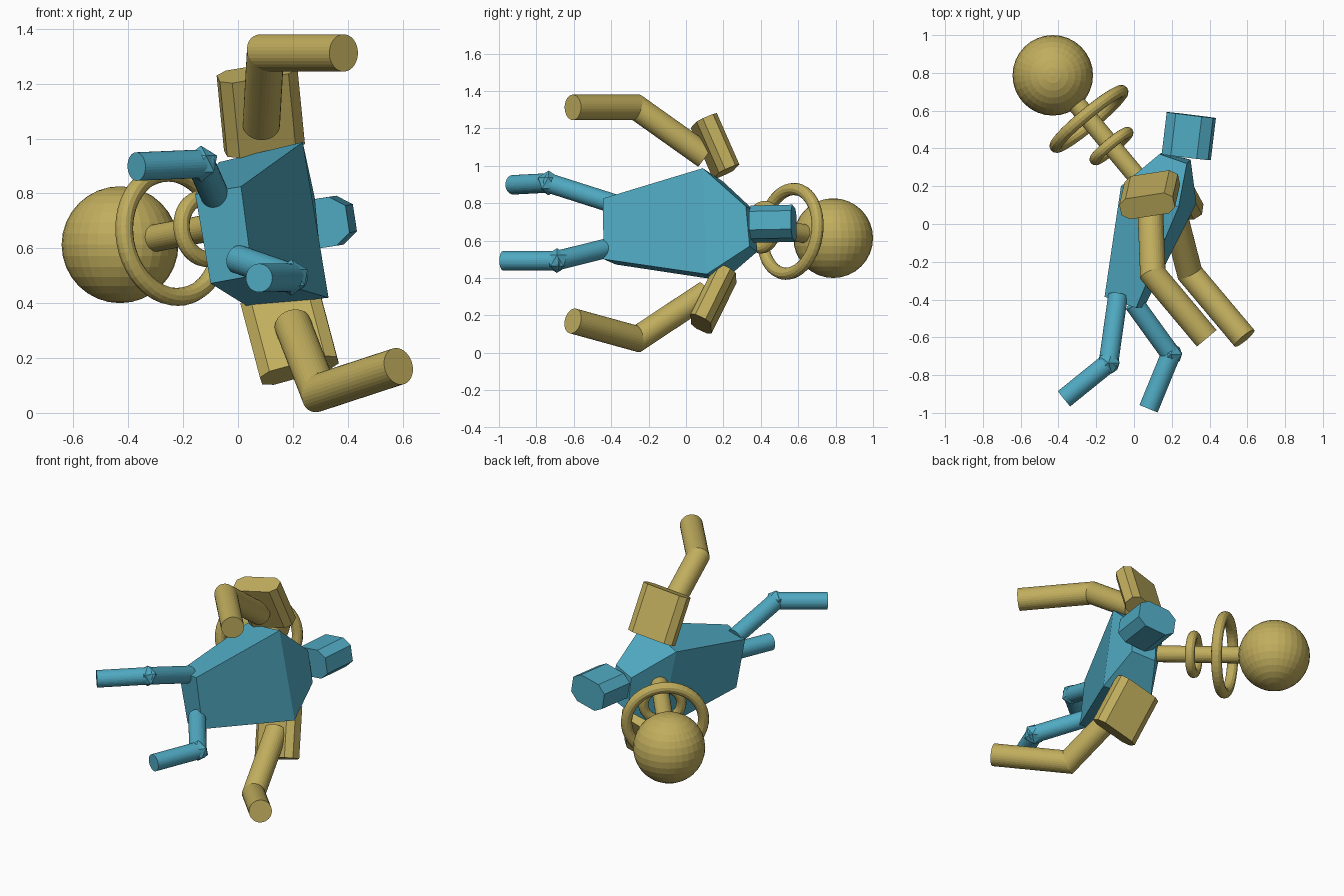
import bpy, bmesh, math
from mathutils import Vector as V

cube = bpy.data.objects.get("Cube")
if cube:
    bpy.data.objects.remove(cube, do_unlink=True)


def material(name, color):
    m = bpy.data.materials.new(name)
    m.use_nodes = True
    m.diffuse_color = color
    m.node_tree.nodes["Principled BSDF"].inputs["Base Color"].default_value = color
    return m


GOLD = material("ochre", (0.53, 0.42, 0.11, 1))
BLUE = material("sky blue", (0.08, 0.40, 0.54, 1))


def add(name, bm, mat):
    bmesh.ops.recalc_face_normals(bm, faces=bm.faces)
    me = bpy.data.meshes.new(name)
    bm.to_mesh(me)
    bm.free()
    me.materials.append(mat)
    ob = bpy.data.objects.new(name, me)
    bpy.context.collection.objects.link(ob)
    return ob


def loft(name, rings, mat):
    """Skin a list of equal-length rings and cap both ends."""
    bm = bmesh.new()
    loops = [[bm.verts.new(p) for p in ring] for ring in rings]
    n = len(loops[0])
    for a, b in zip(loops, loops[1:]):
        for i in range(n):
            j = (i + 1) % n
            bm.faces.new((a[i], a[j], b[j], b[i]))
    bm.faces.new(loops[0])
    bm.faces.new(loops[-1])
    return add(name, bm, mat)


def tube(name, points, r, mat, sides=32):
    """Round tube with mitred bends."""
    pts = [V(p) for p in points]
    dirs = [(b - a).normalized() for a, b in zip(pts, pts[1:])]
    u = dirs[0].orthogonal().normalized()
    w = dirs[0].cross(u)
    angles = [2 * math.pi * i / sides for i in range(sides)]
    rings = [[pts[0] + r * (u * math.cos(t) + w * math.sin(t)) for t in angles]]
    for k, d in enumerate(dirs):
        nxt = dirs[k + 1] if k + 1 < len(dirs) else d
        n = (d + nxt).normalized()
        rings.append([p + d * ((pts[k + 1] - p).dot(n) / d.dot(n)) for p in rings[-1]])
    return loft(name, rings, mat)


def chamfered_block(name, center, across, along, size, chamfer, mat):
    """Eight-sided prism running in the along direction."""
    c, l = V(center), V(along).normalized()
    a = V(across)
    a = (a - l * a.dot(l)).normalized()
    n = a.cross(l)
    w, h, length = (s / 2 for s in size)
    cw, ch = chamfer
    quarter = [(w, h - ch), (w - cw, h)]
    outline = quarter + [(-x, y) for x, y in quarter[::-1]]
    outline += [(-x, -y) for x, y in outline]
    return loft(name, [[c + a * x + n * y + l * s for x, y in outline]
                       for s in (-length, length)], mat)


def sweep_ring(name, center, axis, major, minor, mat):
    bpy.ops.mesh.primitive_torus_add(
        location=center, rotation=V(axis).to_track_quat('Z', 'Y').to_euler(),
        major_radius=major, minor_radius=minor, major_segments=48, minor_segments=12)
    ob = bpy.context.object
    ob.name = name
    ob.data.materials.append(mat)


# Torso: front, middle and back cross-sections
loft("torso", [
    [(-.156, -.385, .797), (.011, -.445, .825), (.054, -.44, .50), (-.10, -.375, .472)],
    [(-.069, .20, .914), (.236, .09, .987), (.33, .11, .42), (.04, .20, .385)],
    [(.135, .37, .755), (.28, .32, .783), (.30, .34, .57), (.155, .38, .54)],
], BLUE)

# Block at the back of the torso
chamfered_block("rear_block", (.29, .465, .69), (.98, -.117, .15), (.12, .99, .02),
                (.25, .18, .225), (.055, .04), BLUE)

# Ball, rod and rings on one axis
ball = V((-.43, .787, .613))
axis = V((.635, -.765, .12)).normalized()
bm = bmesh.new()
bmesh.ops.create_uvsphere(bm, u_segments=32, v_segments=16, radius=.213)
add("ball", bm, GOLD).location = ball
tube("rod", [ball, ball + axis * .75], .05, GOLD)
sweep_ring("large_ring", ball + axis * .302, axis, .228, .033, GOLD)
sweep_ring("small_ring", ball + axis * .49, axis, .112, .03, GOLD)

# Large limbs with their pads
chamfered_block("upper_pad", (.083, .155, 1.105), (.975, .15, .16), (-.09, -.4, .91),
                (.29, .12, .30), (.04, .03), GOLD)
chamfered_block("lower_pad", (.188, .147, .29), (.95, -.02, .26), (.23, -.43, -.87),
                (.29, .12, .31), (.04, .03), GOLD)
tube("upper_arm", [(.085, .104, 1.05), (.10, -.265, 1.312), (.385, -.605, 1.312)], .068, GOLD)
tube("lower_arm", [(.20, .11, .32), (.295, -.26, .075), (.585, -.605, .17)], .068, GOLD)

# Slim limbs with faceted knees
legs = {
    "upper": [(-.085, -.38, .795), (-.135, -.735, .908), (-.37, -.925, .898)],
    "lower": [(0, -.42, .56), (.195, -.69, .493), (.077, -.978, .492)],
}
for side, path in legs.items():
    tube(side + "_leg", path, .052, BLUE)
    bm = bmesh.new()
    bmesh.ops.create_icosphere(bm, subdivisions=1, radius=.066)
    add(side + "_knee", bm, BLUE).location = path[1]
